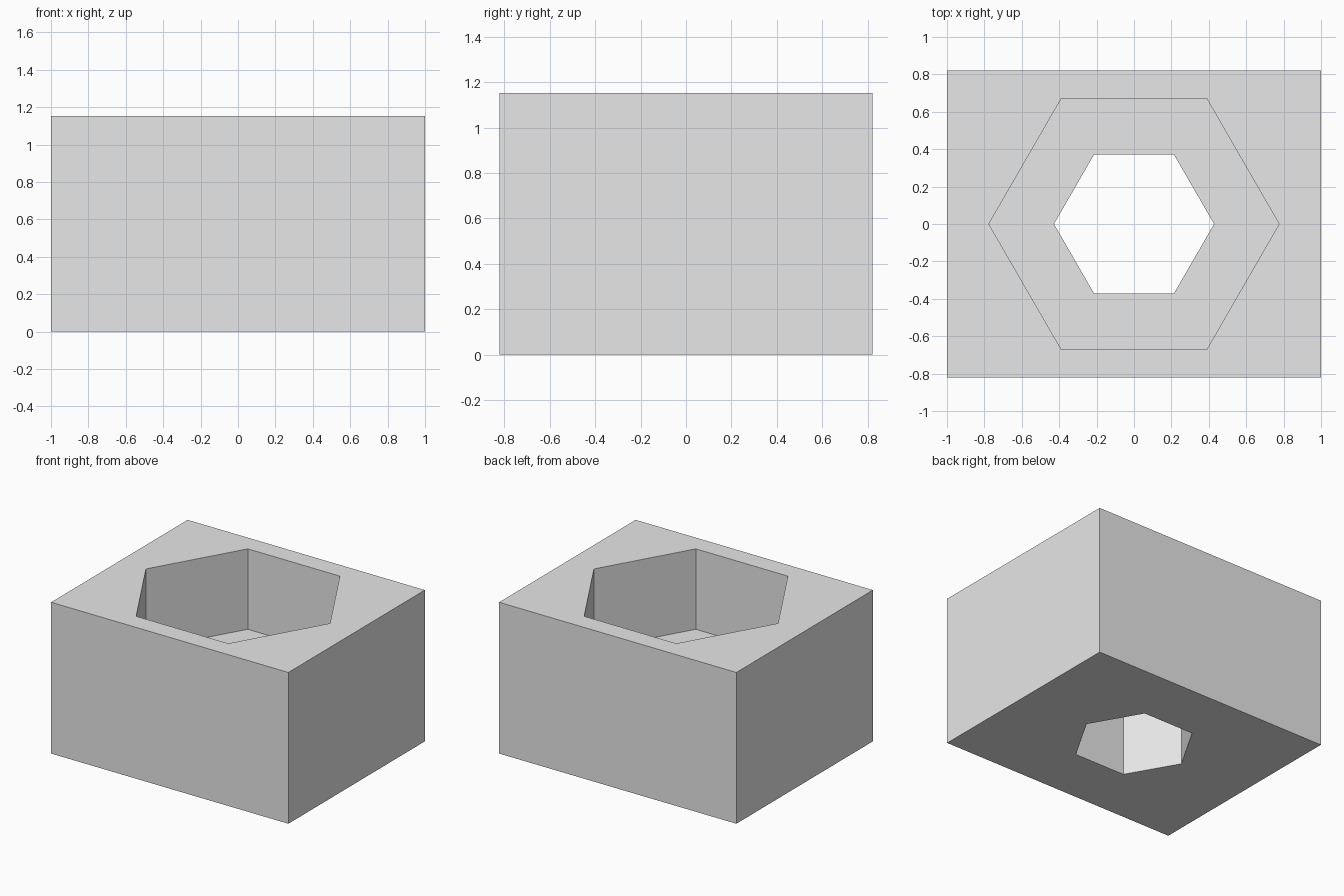
import bpy
import bmesh
from math import cos, sin, pi

WIDTH, DEPTH, HEIGHT = 2.0, 1.644, 1.153
POCKET_RADIUS, HOLE_RADIUS, LEDGE_Z = 0.776, 0.428, 0.54

cube = bpy.data.objects.get("Cube")
if cube:
    bpy.data.objects.remove(cube, do_unlink=True)

# Plain grey material
grey = bpy.data.materials.new("plain_grey")
grey.use_nodes = True
color = (0.8, 0.8, 0.8, 1)
grey.diffuse_color = color
for node in grey.node_tree.nodes:
    if node.type == "BSDF_PRINCIPLED":
        node.inputs["Base Color"].default_value = color

bm = bmesh.new()


def hexagon(radius, z):
    """Ring of six vertices with points on the x axis."""
    return [bm.verts.new((radius * cos(i * pi / 3), radius * sin(i * pi / 3), z))
            for i in range(6)]


def rectangle(z):
    x, y = WIDTH / 2, DEPTH / 2
    return [bm.verts.new((sx * x, sy * y, z))
            for sx, sy in ((1, 1), (-1, 1), (-1, -1), (1, -1))]


def bridge(a, b):
    """Quad strip between two rings of equal size."""
    n = len(a)
    for i in range(n):
        j = (i + 1) % n
        bm.faces.new((a[i], a[j], b[j], b[i]))


def frame(outer, inner):
    """Flat face around a hexagonal opening, split into two halves at y = 0."""
    right, back_right, back_left, left, front_left, front_right = inner
    o0, o1, o2, o3 = outer
    bm.faces.new((o0, o1, back_left, back_right))
    bm.faces.new((o2, o3, front_right, front_left))
    bm.faces.new((o3, o0, back_right, right, front_right))
    bm.faces.new((o1, o2, front_left, left, back_left))


# Outer block walls
base, top = rectangle(0), rectangle(HEIGHT)
bridge(base, top)

# Wide pocket, ledge and narrow through hole
rim = hexagon(POCKET_RADIUS, HEIGHT)
pocket_floor = hexagon(POCKET_RADIUS, LEDGE_Z)
hole_top = hexagon(HOLE_RADIUS, LEDGE_Z)
hole_bottom = hexagon(HOLE_RADIUS, 0)
frame(top, rim)
bridge(rim, pocket_floor)
bridge(pocket_floor, hole_top)
bridge(hole_top, hole_bottom)
frame(base, hole_bottom)

bmesh.ops.recalc_face_normals(bm, faces=bm.faces)
mesh = bpy.data.meshes.new("hex_socket_block")
bm.to_mesh(mesh)
bm.free()
mesh.materials.append(grey)
block = bpy.data.objects.new("hex_socket_block", mesh)
bpy.context.scene.collection.objects.link(block)
